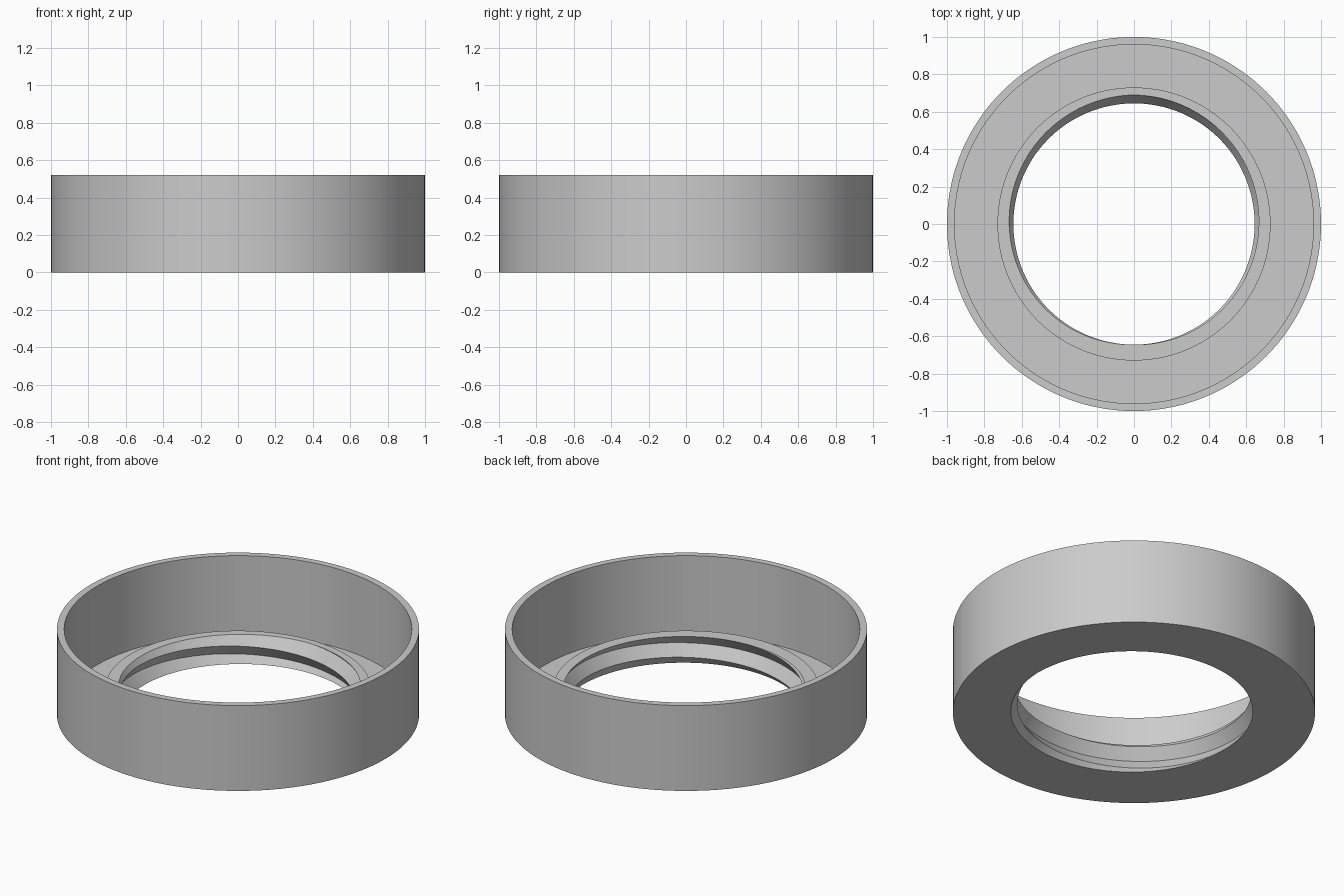
import bpy, bmesh
from math import pi, sin, cos, radians

if "Cube" in bpy.data.objects:
    bpy.data.objects.remove(bpy.data.objects["Cube"])

SEGMENTS = 144
HEIGHT, WALL_IN, FLOOR = 0.52, 0.96, 0.04
COLLAR_R, COLLAR_TOP = 0.73, 0.17
ROOT, CREST = 0.69, 0.645
PITCH = COLLAR_TOP / 1.25


def thread_profile(turn):
    """Radius and height of the V thread at one angle, bottom to top."""
    start = COLLAR_TOP + PITCH * (turn - 0.25)
    points = []
    for k in range(5, -2, -1):
        z = min(max(start - k * PITCH / 2, 0), COLLAR_TOP)
        u = (start - z) / PITCH
        points.append((ROOT - (ROOT - CREST) * 2 * abs(u - round(u)), z))
    return points


# Fixed outer section: collar side, floor, tall wall, underside
shell_profile = [(COLLAR_R, COLLAR_TOP), (COLLAR_R, FLOOR), (WALL_IN, FLOOR),
                 (WALL_IN, HEIGHT), (1, HEIGHT), (1, 0)]

# Sweep the closed section around the axis, letting the thread climb
bm = bmesh.new()
columns = []
for i in range(SEGMENTS + 1):
    turn = i / SEGMENTS
    a = 2 * pi * turn
    columns.append([bm.verts.new((r * cos(a), r * sin(a), z))
                    for r, z in thread_profile(turn) + shell_profile])
for left, right in zip(columns, columns[1:]):
    for j in range(len(left)):
        n = (j + 1) % len(left)
        bm.faces.new((left[j], right[j], right[n], left[n]))
bmesh.ops.remove_doubles(bm, verts=bm.verts, dist=0.00002)
bmesh.ops.recalc_face_normals(bm, faces=bm.faces)

mesh = bpy.data.meshes.new("threaded_ring_cap")
bm.to_mesh(mesh)
bm.free()
ring = bpy.data.objects.new("threaded_ring_cap", mesh)
bpy.context.collection.objects.link(ring)

# Plain grey material
grey = bpy.data.materials.new("light_grey")
grey.use_nodes = True
colour = (0.6, 0.6, 0.6, 1)
grey.diffuse_color = colour
grey.node_tree.nodes["Principled BSDF"].inputs["Base Color"].default_value = colour
mesh.materials.append(grey)

# Smooth round walls, crisp edges
bpy.ops.object.select_all(action='DESELECT')
ring.select_set(True)
bpy.context.view_layer.objects.active = ring
bpy.ops.object.shade_smooth_by_angle(angle=radians(30))
